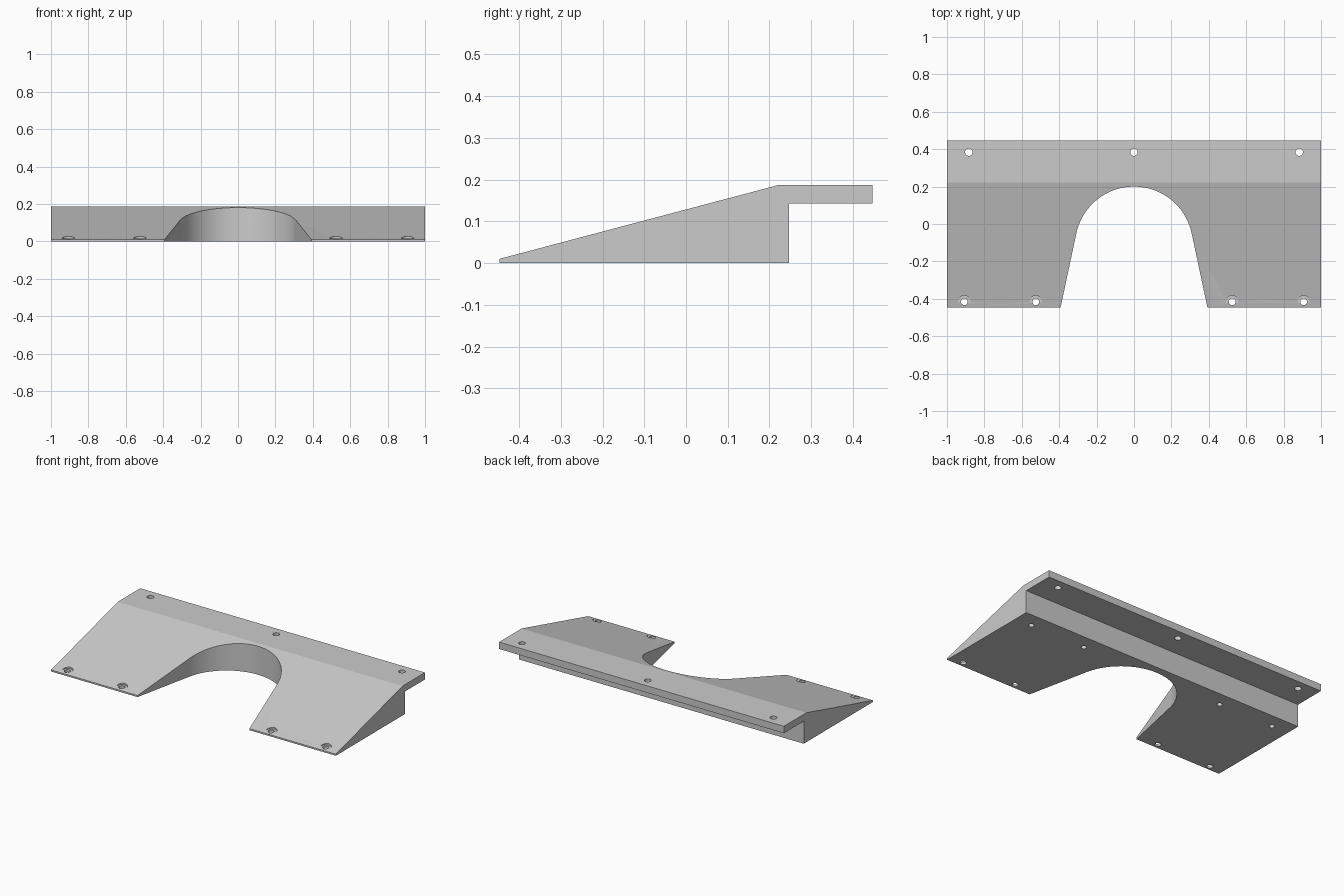
import bpy
import bmesh
import math

if "Cube" in bpy.data.objects:
    bpy.data.objects.remove(bpy.data.objects["Cube"])

grey = bpy.data.materials.new("plain_grey")
grey.diffuse_color = (0.6, 0.6, 0.6, 1)
grey.use_nodes = True
grey.node_tree.nodes["Principled BSDF"].inputs["Base Color"].default_value = grey.diffuse_color


def extrude_outline(name, outline, offset):
    """Solid made by sweeping a closed 3D outline along an offset."""
    bm = bmesh.new()
    face = bm.faces.new([bm.verts.new(p) for p in outline])
    moved = bmesh.ops.extrude_face_region(bm, geom=[face])["geom"]
    bmesh.ops.translate(bm, vec=offset,
                        verts=[v for v in moved if isinstance(v, bmesh.types.BMVert)])
    bmesh.ops.recalc_face_normals(bm, faces=bm.faces[:])
    mesh = bpy.data.meshes.new(name)
    bm.to_mesh(mesh)
    bm.free()
    mesh.materials.append(grey)
    obj = bpy.data.objects.new(name, mesh)
    bpy.context.collection.objects.link(obj)
    return obj


def cut(target, cutter):
    """Subtract the cutter from the target and discard it."""
    mod = target.modifiers.new("cut", "BOOLEAN")
    mod.operation = "DIFFERENCE"
    mod.solver = "EXACT"
    mod.object = cutter
    bpy.context.view_layer.objects.active = target
    bpy.ops.object.modifier_apply(modifier=mod.name)
    bpy.data.objects.remove(cutter)


def drill(target, x, y, radius, z0, z1, sides=32):
    ring = [(x + radius * math.cos(2 * math.pi * i / sides),
             y + radius * math.sin(2 * math.pi * i / sides), z0) for i in range(sides)]
    cut(target, extrude_outline("drill_cutter", ring, (0, 0, z1 - z0)))


# Wedge with overhanging rear ledge, swept across the width
profile = [(-0.447, 0), (0.247, 0), (0.247, 0.143), (0.447, 0.143),
           (0.447, 0.187), (0.222, 0.187), (-0.447, 0.01)]
ramp = extrude_outline("ramp_plate", [(-1, y, z) for y, z in profile], (2, 0, 0))

# Round notch with tangent, flaring sides open to the front
radius, centre_y, flare = 0.315, -0.115, math.radians(12)
steps = 64
notch = []
for i in range(steps + 1):
    a = flare + (math.pi - 2 * flare) * i / steps
    notch.append((radius * math.cos(a), centre_y + radius * math.sin(a), -0.1))
front_y = -0.6
end_x = notch[0][0] + (notch[0][1] - front_y) * math.tan(flare)
notch += [(-end_x, front_y, -0.1), (end_x, front_y, -0.1)]
cut(ramp, extrude_outline("notch_cutter", notch, (0, 0, 0.5)))

# Ledge holes
for x in (-0.883, 0, 0.883):
    drill(ramp, x, 0.384, 0.02, 0.1, 0.3)

for side in (-1, 1):
    # Counterbored through holes along the front edge
    for x in (0.525, 0.907):
        drill(ramp, side * x, -0.416, 0.033, 0.0165, 0.1)
        drill(ramp, side * x, -0.416, 0.018, -0.1, 0.1)
    # Blind holes in the underside
    for x in (0.5, 0.885):
        drill(ramp, side * x, 0.154, 0.016, -0.1, 0.08)

# Smooth curved walls, crisp edges
bpy.ops.object.select_all(action="DESELECT")
ramp.select_set(True)
bpy.context.view_layer.objects.active = ramp
bpy.ops.object.shade_smooth_by_angle(angle=math.radians(30))
# The shallow crease between slope and ledge stays sharp
for edge in ramp.data.edges:
    a, b = (ramp.data.vertices[i].co for i in edge.vertices)
    if abs(a.z - 0.187) < 1e-4 and abs(b.z - 0.187) < 1e-4:
        edge.use_edge_sharp = True
